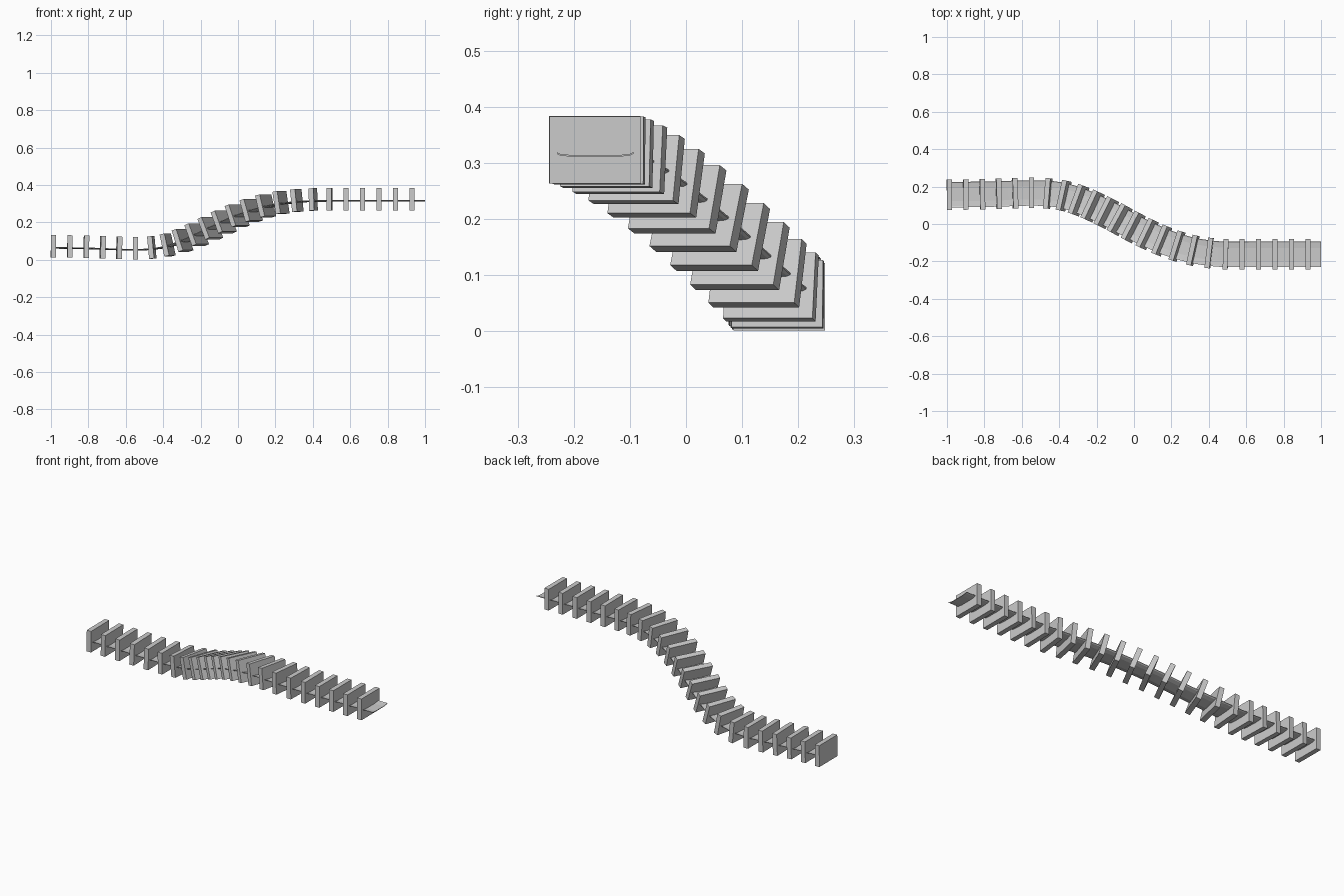
import bpy, bmesh
from mathutils import Vector, Matrix

if "Cube" in bpy.data.objects:
    bpy.data.objects.remove(bpy.data.objects["Cube"])

grey = bpy.data.materials.new("plain grey")
grey.diffuse_color = (0.6, 0.6, 0.6, 1)
grey.use_nodes = True
grey.node_tree.nodes["Principled BSDF"].inputs["Base Color"].default_value = grey.diffuse_color

# Centre line of the path: x, y, z
KEYS = [Vector(p) for p in (
    (-1.12, .157, .062), (-0.99, .157, .062), (-0.80, .159, .059), (-0.63, .164, .053),
    (-0.545, .166, .0515), (-0.455, .163, .056), (-0.37, .150, .070), (-0.29, .125, .095),
    (-0.21, .091, .128), (-0.10, .036, .180), (0.0, -.018, .226), (0.10, -.067, .263),
    (0.20, -.108, .290), (0.31, -.140, .306), (0.40, -.155, .312), (0.485, -.162, .313),
    (0.66, -.162, .313), (1.0, -.162, .313), (1.3, -.162, .313))]


def smooth_path(keys, steps=24):
    pts = []
    for a, b, c, d in zip(keys, keys[1:], keys[2:], keys[3:]):
        for i in range(steps):
            t = i / steps
            m0 = (c - a) * ((c - b).length / ((c - b).length + (b - a).length))
            m1 = (d - b) * ((c - b).length / ((d - c).length + (c - b).length))
            pts.append(b * (2*t**3 - 3*t*t + 1) + m0 * (t**3 - 2*t*t + t)
                       + c * (3*t*t - 2*t**3) + m1 * (t**3 - t*t))
    return pts + [keys[-2].copy()]


PATH = smooth_path(KEYS)
DIST = [0.0]
for p, q in zip(PATH, PATH[1:]):
    DIST.append(DIST[-1] + (q - p).length)


def point(s):
    for i in range(len(PATH) - 1):
        if s <= DIST[i + 1]:
            break
    return PATH[i].lerp(PATH[i + 1], (s - DIST[i]) / (DIST[i + 1] - DIST[i]))


def frame(s):
    """Axes along, across and up, placed at distance s; never rolls."""
    t = (point(min(s + .02, DIST[-1])) - point(max(s - .02, 0))).normalized()
    side = Vector((0, 0, 1)).cross(t).normalized()
    m = Matrix((t, side, t.cross(side))).transposed().to_4x4()
    m.translation = point(s)
    return m


def dist_at_x(x):
    return next(d for p, d in zip(PATH, DIST) if p.x >= x)


def finish(bm, name):
    bmesh.ops.recalc_face_normals(bm, faces=bm.faces)
    me = bpy.data.meshes.new(name)
    bm.to_mesh(me)
    bm.free()
    me.materials.append(grey)
    ob = bpy.data.objects.new(name, me)
    bpy.context.collection.objects.link(ob)


# Upright plates, evenly spaced along the path
COUNT = 24
start, end = 0.003, dist_at_x(0.925)
for k in range(COUNT):
    bm = bmesh.new()
    bmesh.ops.create_cube(bm, size=1)
    m = frame(start + (end - start) * k / (COUNT - 1))
    bm.transform(m @ Matrix.Translation((0, 0, .01)) @ Matrix.Diagonal((.027, .163, .12, 1)))
    finish(bm, f"plate_{k + 1:02d}")

# Thin belt with slightly raised edges, running through the plates
half = [(.068, .003), (.062, 0), (.035, -.003)]
lower = [(-y, z) for y, z in half] + half[::-1]
profile = lower + [(y, z + .003) for y, z in reversed(lower)]
bm = bmesh.new()
rings, n = [], 72
for k in range(n + 1):
    m = frame(DIST[-1] * k / n)
    rings.append([bm.verts.new(m @ Vector((0, y, z))) for y, z in profile])
c = len(profile)
for a, b in zip(rings, rings[1:]):
    for i in range(c):
        bm.faces.new((a[i], a[(i + 1) % c], b[(i + 1) % c], b[i]))
bm.faces.new(rings[0])
bm.faces.new(rings[-1])
finish(bm, "belt")
